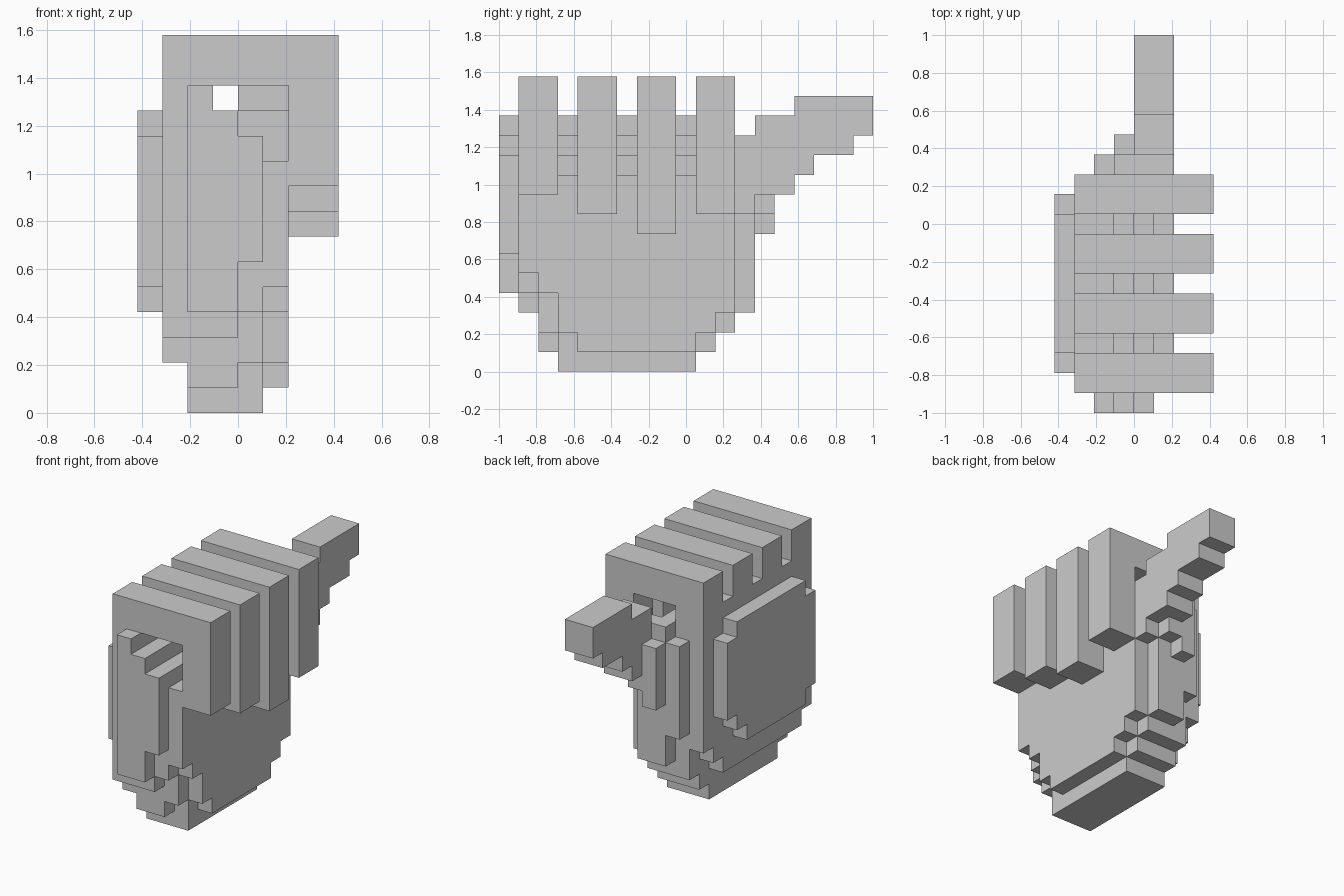
import bpy, bmesh
from mathutils import Vector

if "Cube" in bpy.data.objects:
    bpy.data.objects.remove(bpy.data.objects["Cube"])

U = 2 / 19  # size of one block; y counts from 0 to 19, x from -4 to 4


def fill(cells, x0, x1, y0, y1, z0, z1):
    cells.update((x, y, z) for x in range(x0, x1)
                 for y in range(y0, y1) for z in range(z0, z1))


parts = {}

# Palm: one slice per x layer, as (y0, y1, bottom) runs below a common top
round_end = [(2, 3, 1), (3, 10, 0), (10, 11, 1), (11, 12, 2)]
slices = {
    -3: (13, [(1, 2, 3), (2, 10, 2), (10, 11, 3), (11, 12, 4)]),
    -2: (13, [(0, 1, 4), (1, 2, 3)] + round_end),
    -1: (12, [(0, 1, 4), (1, 2, 3)] + round_end + [(12, 13, 3)]),
    0: (11, [(0, 1, 6), (1, 2, 4), (2, 3, 2)] + round_end[1:] + [(12, 13, 3)]),
    1: (10, [(1, 2, 5), (2, 3, 4), (3, 4, 2), (4, 10, 1), (10, 11, 2), (11, 12, 3)]),
}
palm = parts["palm"] = set()
for x, (top, runs) in slices.items():
    for y0, y1, bottom in runs:
        fill(palm, x, x + 1, y0, y1, bottom, top)

# Base of the thumb: stepped ridges behind the palm
ridge = parts["thumb_base"] = set()
fill(ridge, -2, -1, 12, 13, 5, 11)
fill(ridge, -1, 0, 13, 14, 7, 11)
fill(ridge, 0, 1, 13, 14, 8, 9)

# Raised plate on the back of the hand
plate = parts["back_of_hand"] = set()
for y0, y1, z0, z1 in [(2, 3, 5, 11), (3, 9, 4, 12), (9, 10, 5, 12), (10, 11, 6, 11)]:
    fill(plate, -4, -3, y0, y1, z0, z1)

# Four curled fingers with different tip heights
names = ["little_finger", "ring_finger", "middle_finger", "index_finger"]
for i, (name, tip) in enumerate(zip(names, [9, 8, 7, 8])):
    finger = parts[name] = set()
    y = 1 + 3 * i
    fill(finger, -3, 4, y, y + 2, 13, 15)
    fill(finger, 2, 4, y, y + 2, tip, 13)

# Thumb pointing away, rising in steps
thumb = parts["thumb"] = set()
for y0, y1, z0, z1 in [(12, 13, 8, 12), (13, 15, 9, 13), (15, 16, 10, 14),
                       (16, 18, 11, 14), (18, 19, 12, 14)]:
    fill(thumb, 0, 2, y0, y1, z0, z1)

solid = set().union(*parts.values())


def build(name, cells):
    # Skin only the outside faces, then merge them into large flat ones
    bm = bmesh.new()
    for c in cells:
        for axis in range(3):
            for side in (0, 1):
                n = list(c)
                n[axis] += 2 * side - 1
                if tuple(n) in solid:
                    continue
                a, b = (axis + 1) % 3, (axis + 2) % 3
                quad = []
                for i, j in [(0, 0), (1, 0), (1, 1), (0, 1)]:
                    p = list(c)
                    p[axis] += side
                    p[a] += i
                    p[b] += j
                    quad.append(bm.verts.new(Vector((p[0] * U, p[1] * U - 1, p[2] * U))))
                bm.faces.new(quad if side else quad[::-1])
    bmesh.ops.remove_doubles(bm, verts=bm.verts, dist=U * 0.01)
    bmesh.ops.dissolve_limit(bm, angle_limit=0.02, verts=bm.verts, edges=bm.edges)
    mesh = bpy.data.meshes.new(name)
    bm.to_mesh(mesh)
    bm.free()
    bpy.context.collection.objects.link(bpy.data.objects.new(name, mesh))


for name, cells in parts.items():
    build(name, cells)
